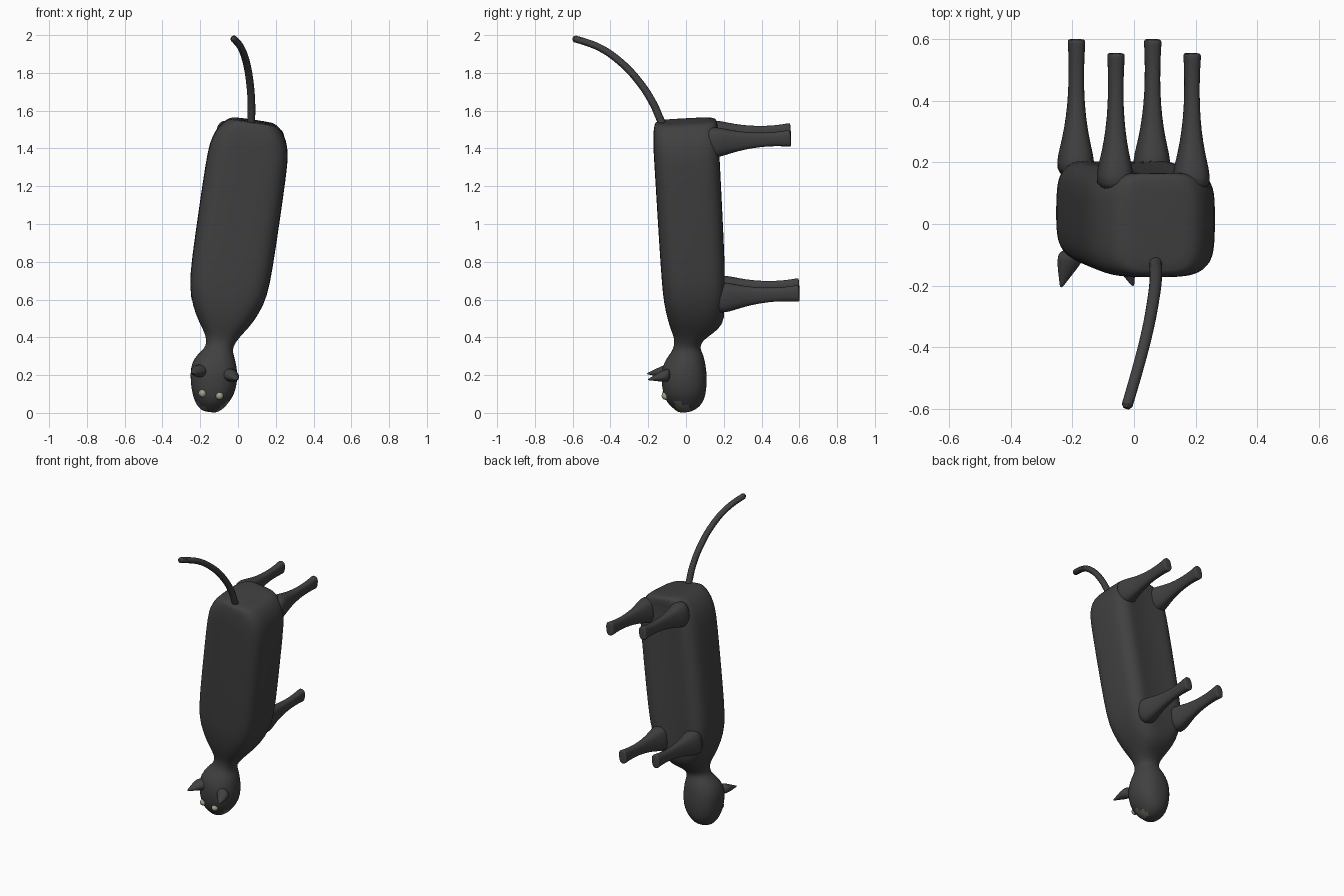
import bpy, bmesh
from math import cos, sin, pi, copysign
from mathutils import Vector

if "Cube" in bpy.data.objects:
    bpy.data.objects.remove(bpy.data.objects["Cube"])


def material(name, colour):
    m = bpy.data.materials.new(name)
    m.use_nodes = True
    m.diffuse_color = (*colour, 1)
    m.node_tree.nodes["Principled BSDF"].inputs["Base Color"].default_value = (*colour, 1)
    return m


FUR = material("charcoal_fur", (0.052, 0.052, 0.052))
MUZZLE = material("grey_brown_muzzle", (0.14, 0.13, 0.105))
EYE = material("pale_eye", (0.36, 0.36, 0.28))

# Tilted body frame: ALONG the spine to the rump, SIDE to the left, BELLY forward to the feet
ORIGIN = Vector((0, 0.028, 1))
ALONG = Vector((0.145, -0.055, 1)).normalized()
SIDE = Vector((1, 0, -0.145)).normalized()
BELLY = ALONG.cross(SIDE)


def place(u, v, w):
    return ORIGIN + SIDE * u + BELLY * v + ALONG * w


def ring(centre, axis1, axis2, n=2.0, segments=32):
    """Superellipse of points around a centre."""
    pts = []
    for i in range(segments):
        c, s = cos(2 * pi * i / segments), sin(2 * pi * i / segments)
        c = copysign(abs(c) ** (2 / n), c)
        s = copysign(abs(s) ** (2 / n), s)
        pts.append(centre + axis1 * c + axis2 * s)
    return pts


def loft(name, rings, rule=None):
    bm = bmesh.new()
    loops = [[bm.verts.new(p) for p in r] for r in rings]
    for a, b in zip(loops, loops[1:]):
        for i in range(len(a)):
            j = (i + 1) % len(a)
            bm.faces.new((a[i], a[j], b[j], b[i]))
    bm.faces.new(loops[0])
    bm.faces.new(loops[-1])
    bmesh.ops.recalc_face_normals(bm, faces=bm.faces)
    for f in bm.faces:
        f.smooth = True
        if rule and rule(f.calc_center_median()):
            f.material_index = 1
    mesh = bpy.data.meshes.new(name)
    bm.to_mesh(mesh)
    bm.free()
    obj = bpy.data.objects.new(name, mesh)
    bpy.context.collection.objects.link(obj)
    mesh.materials.append(FUR)
    mesh.materials.append(MUZZLE)
    sub = obj.modifiers.new("smooth", 'SUBSURF')
    sub.levels = sub.render_levels = 1
    return obj


# Body, neck and head: height, half width, half depth, side shift, belly shift, squareness
stations = [
    (0.008, .030, .03, -.008, -.09, 2), (0.018, .05, .05, -.008, -.085, 2),
    (0.035, .07, .072, -.008, -.08, 2), (0.055, .085, .09, -.008, -.082, 2.1),
    (0.08, .098, .104, -.007, -.083, 2.2), (0.12, .116, .116, -.005, -.084, 2.3),
    (0.19, .127, .122, -.01, -.083, 2.3), (0.25, .122, .116, -.016, -.081, 2.2),
    (0.30, .100, .097, -.012, -.07, 2.2), (0.33, .078, .077, -.006, -.063, 2.2),
    (0.36, .070, .069, -.004, -.058, 2.2), (0.40, .085, .085, 0, -.038, 2.4),
    (0.44, .112, .128, 0, -.008, 2.7), (0.50, .155, .153, 0, 0, 3),
    (0.60, .198, .169, 0, 0, 3.5), (0.70, .214, .173, 0, 0, 4),
    (0.90, .217, .176, 0, 0, 4), (1.30, .217, .178, 0, 0, 4),
    (1.40, .211, .179, 0, 0, 4), (1.47, .19, .177, 0, 0, 4),
    (1.52, .155, .17, 0, 0, 4), (1.54, .125, .162, 0, 0, 4),
    (1.548, .105, .145, 0, 0, 4),
]
body_rings = []
for z, hu, hv, cu, cv, n in stations:
    pts = ring(place(cu, cv, (z - 1) * 1.012), SIDE * hu, BELLY * hv, n)
    # Shallow hollow along the belly
    if 0.5 < z < 1.5:
        for p in pts:
            u, v = (p - ORIGIN).dot(SIDE), (p - ORIGIN).dot(BELLY)
            if v > 0:
                p -= BELLY * 0.02 * max(0, 1 - (u / 0.14) ** 2)
    body_rings.append(pts)


def muzzle_patch(c):
    return c.z < 0.05 and -0.06 < c.y < 0.02 and abs(c.x + 0.14) > 0.03


loft("body_and_head", body_rings, muzzle_patch)

# Legs, flared into the belly and at the feet: distance, half width, half height
leg_profile = [
    (.10, .06, .085), (.16, .06, .08), (.20, .05, .072), (.26, .037, .055),
    (.34, .027, .042), (.42, .024, .036), (.50, .025, .039),
    (.54, .028, .045), (.549, .027, .044), (.552, .022, .038),
]
for part, w, shift in (("front", -0.385, -0.012), ("hind", 0.447, -0.003)):
    for side, sign in (("left", 1), ("right", -1)):
        loft(f"{part}_{side}_leg", [
            ring(place(sign * 0.125 + shift, v, w), SIDE * hu, ALONG * hw, 2.6, 20)
            for v, hu, hw in leg_profile])

# Ears, leaning outward to a point
for side, base, tip in (
        ("right", Vector((-.195, -.08, .225)), Vector((-.237, -.207, .207))),
        ("left", Vector((-.05, -.08, .205)), Vector((-.003, -.202, .176)))):
    loft(f"{side}_ear", [
        ring(base.lerp(tip, t), SIDE * r, ALONG * r * 0.75, 2, 16)
        for t, r in ((0, .05), (.3, .044), (.6, .027), (.85, .012), (1, .004))])

# Eyes
for side, spot in (("right", (-.188, -.105, .103)), ("left", (-.098, -.108, .09))):
    bpy.ops.mesh.primitive_uv_sphere_add(segments=16, ring_count=10, radius=0.021, location=spot)
    eye = bpy.context.object
    eye.name = f"{side}_eye"
    eye.data.materials.append(EYE)
    bpy.ops.object.shade_smooth()

# Tail
path = [(.068, -.10, 1.48), (.07, -.13, 1.54), (.071, -.175, 1.64), (.062, -.25, 1.755),
        (.043, -.35, 1.86), (.015, -.46, 1.935), (-.022, -.588, 1.98), (-.025, -.598, 1.983)]
curve = bpy.data.curves.new("tail", 'CURVE')
curve.dimensions = '3D'
curve.bevel_depth = 0.021
curve.bevel_resolution = 4
curve.use_fill_caps = True
spline = curve.splines.new('BEZIER')
spline.bezier_points.add(len(path) - 1)
for i, (point, co) in enumerate(zip(spline.bezier_points, path)):
    point.co = co
    point.handle_left_type = point.handle_right_type = 'AUTO'
    point.radius = 0.5 if i == len(path) - 1 else 1 - 0.02 * i
curve.materials.append(FUR)
tail = bpy.data.objects.new("tail", curve)
bpy.context.collection.objects.link(tail)
bpy.ops.object.select_all(action='DESELECT')
tail.select_set(True)
bpy.context.view_layer.objects.active = tail
bpy.ops.object.convert(target='MESH')
bpy.ops.object.shade_smooth_by_angle()
